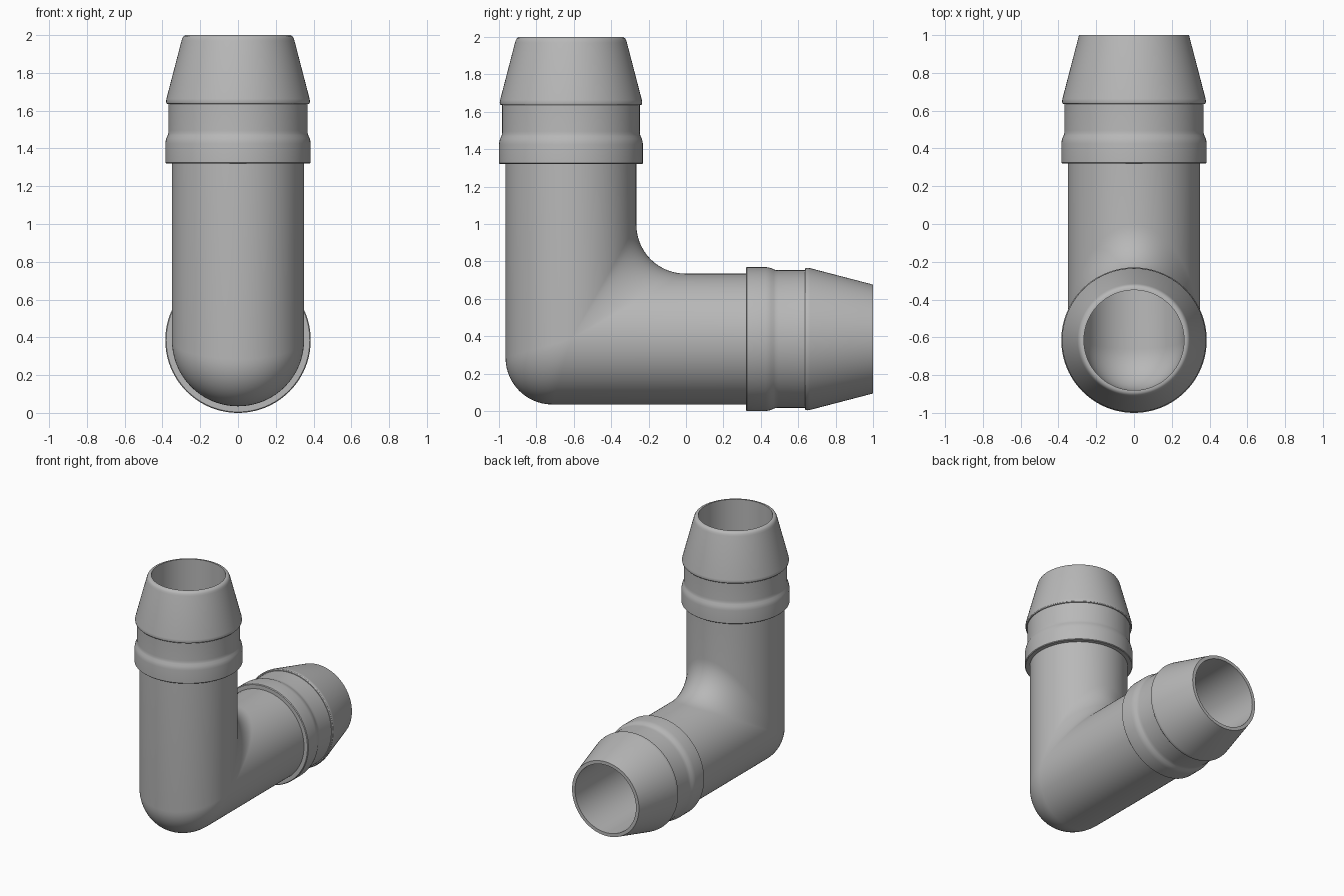
import bpy, bmesh
from math import sin, cos, pi, radians

cube = bpy.data.objects.get("Cube")
if cube:
    bpy.data.objects.remove(cube)

SEG = 96             # points around the pipe
BEND = 14            # steps through the elbow
AXIS_Y, AXIS_Z = -0.615, 0.385
LENGTH, COLLAR = 1.615, 0.935
OUTER, BORE = 0.35, 0.265

grey = bpy.data.materials.new("plain grey plastic")
grey.use_nodes = True
colour = (0.48, 0.48, 0.48, 1)
grey.diffuse_color = colour
grey.node_tree.nodes["Principled BSDF"].inputs["Base Color"].default_value = colour


def skin_rings(name, rings):
    """Join closed rings of points, last back to first, into a smooth solid."""
    bm = bmesh.new()
    loops = [[bm.verts.new(p) for p in ring] for ring in rings]
    for k, a in enumerate(loops):
        b = loops[(k + 1) % len(loops)]
        for i in range(SEG):
            j = (i + 1) % SEG
            bm.faces.new((a[i], a[j], b[j], b[i]))
    bmesh.ops.recalc_face_normals(bm, faces=bm.faces)
    mesh = bpy.data.meshes.new(name)
    bm.to_mesh(mesh)
    bm.free()
    mesh.materials.append(grey)
    obj = bpy.data.objects.new(name, mesh)
    bpy.context.collection.objects.link(obj)
    bpy.ops.object.select_all(action='DESELECT')
    obj.select_set(True)
    bpy.context.view_layer.objects.active = obj
    bpy.ops.object.shade_smooth_by_angle(angle=radians(30))
    return obj


def ring(radius, d, upright):
    """Circle across one leg, at distance d from the corner."""
    pts = []
    for i in range(SEG):
        a = 2 * pi * i / SEG
        x, o = radius * cos(a), radius * sin(a)
        pts.append((x, AXIS_Y - o, AXIS_Z + d) if upright
                   else (x, AXIS_Y + d, AXIS_Z - o))
    return pts


def bend_ring(radius, t, heel, throat):
    """Ring through the mitred corner, whose fillet fades out at the sides."""
    pts = []
    for i in range(SEG):
        a = 2 * pi * i / SEG
        s = sin(a)
        o = radius * s
        f = max(0.006, (heel if s > 0 else throat) * abs(s))
        pts.append((radius * cos(a),
                    AXIS_Y - o + f * (1 - cos(t * pi / 2)),
                    AXIS_Z - o + f * (1 - sin(t * pi / 2))))
    return pts


def elbow_path(radius, heel, throat):
    bend = [bend_ring(radius, k / BEND, heel, throat) for k in range(BEND + 1)]
    return [ring(radius, COLLAR, True)] + bend + [ring(radius, COLLAR, False)]


# Bent pipe with a hollow bore
outside = elbow_path(OUTER, 0.25, 0.26)
inside = elbow_path(BORE, 0.22, 0.2)
skin_rings("elbow_pipe", outside + inside[::-1])

# Hose ends: collar, groove, barb and tapered tip, as (radius, distance)
barb = [(BORE, COLLAR), (0.38, COLLAR), (0.385, COLLAR + 0.005),
        (0.385, 1.04), (0.383, 1.055), (0.379, 1.07), (0.372, 1.085),
        (0.369, 1.095), (0.368, 1.11), (0.368, 1.25),
        (0.374, 1.25), (0.379, 1.255), (0.381, 1.264), (0.379, 1.278)]
round_tip = [(0.299, 1.585), (0.295, 1.598), (0.288, 1.609), (0.277, LENGTH)]
plain_tip = [(0.291, LENGTH)]

for name, upright, tip in (("upper_hose_barb", True, round_tip),
                           ("rear_hose_barb", False, plain_tip)):
    profile = barb + tip + [(BORE, LENGTH)]
    skin_rings(name, [ring(r, d, upright) for r, d in profile])
